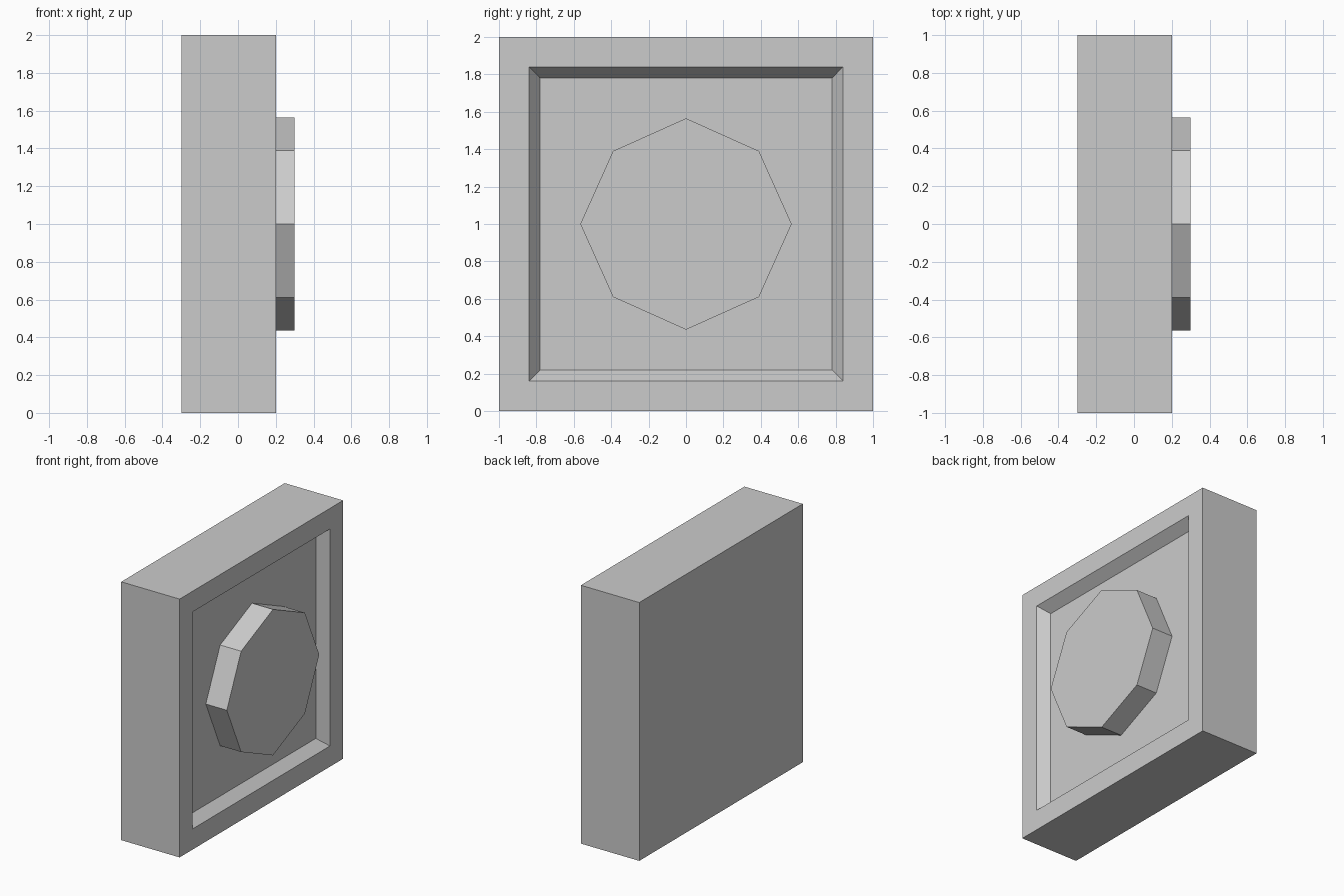
import bpy, bmesh, math

if "Cube" in bpy.data.objects:
    bpy.data.objects.remove(bpy.data.objects["Cube"])

grey = bpy.data.materials.new("light_grey")
grey.diffuse_color = (0.6, 0.6, 0.6, 1)
grey.use_nodes = True
grey.node_tree.nodes["Principled BSDF"].inputs["Base Color"].default_value = grey.diffuse_color


def make_object(name, bm):
    bmesh.ops.recalc_face_normals(bm, faces=bm.faces)
    mesh = bpy.data.meshes.new(name)
    bm.to_mesh(mesh)
    bm.free()
    mesh.materials.append(grey)
    bpy.context.collection.objects.link(bpy.data.objects.new(name, mesh))


def ring(bm, x, points):
    return [bm.verts.new((x, y, z + 1)) for y, z in points]


def square(h):
    return [(-h, -h), (h, -h), (h, h), (-h, h)]


def skin(bm, rings):
    """Close both ends and bridge each ring to the next."""
    bm.faces.new(rings[0])
    bm.faces.new(rings[-1])
    for a, b in zip(rings, rings[1:]):
        for i in range(len(a)):
            j = (i + 1) % len(a)
            bm.faces.new((a[i], a[j], b[j], b[i]))


# Square plate with a sloped recess in its right face
FLOOR = 0.12
bm = bmesh.new()
profile = [(-0.3, 1.0), (0.2, 1.0), (0.2, 0.84), (FLOOR, 0.78)]
skin(bm, [ring(bm, x, square(h)) for x, h in profile])
make_object("recessed_plate", bm)

# Eight-sided button, points slightly longer than the diagonals
octagon = []
for i in range(8):
    r = 0.565 if i % 2 == 0 else 0.39 * math.sqrt(2)
    octagon.append((r * math.cos(i * math.pi / 4), r * math.sin(i * math.pi / 4)))
bm = bmesh.new()
skin(bm, [ring(bm, x, octagon) for x in (FLOOR, 0.3)])
make_object("button", bm)
